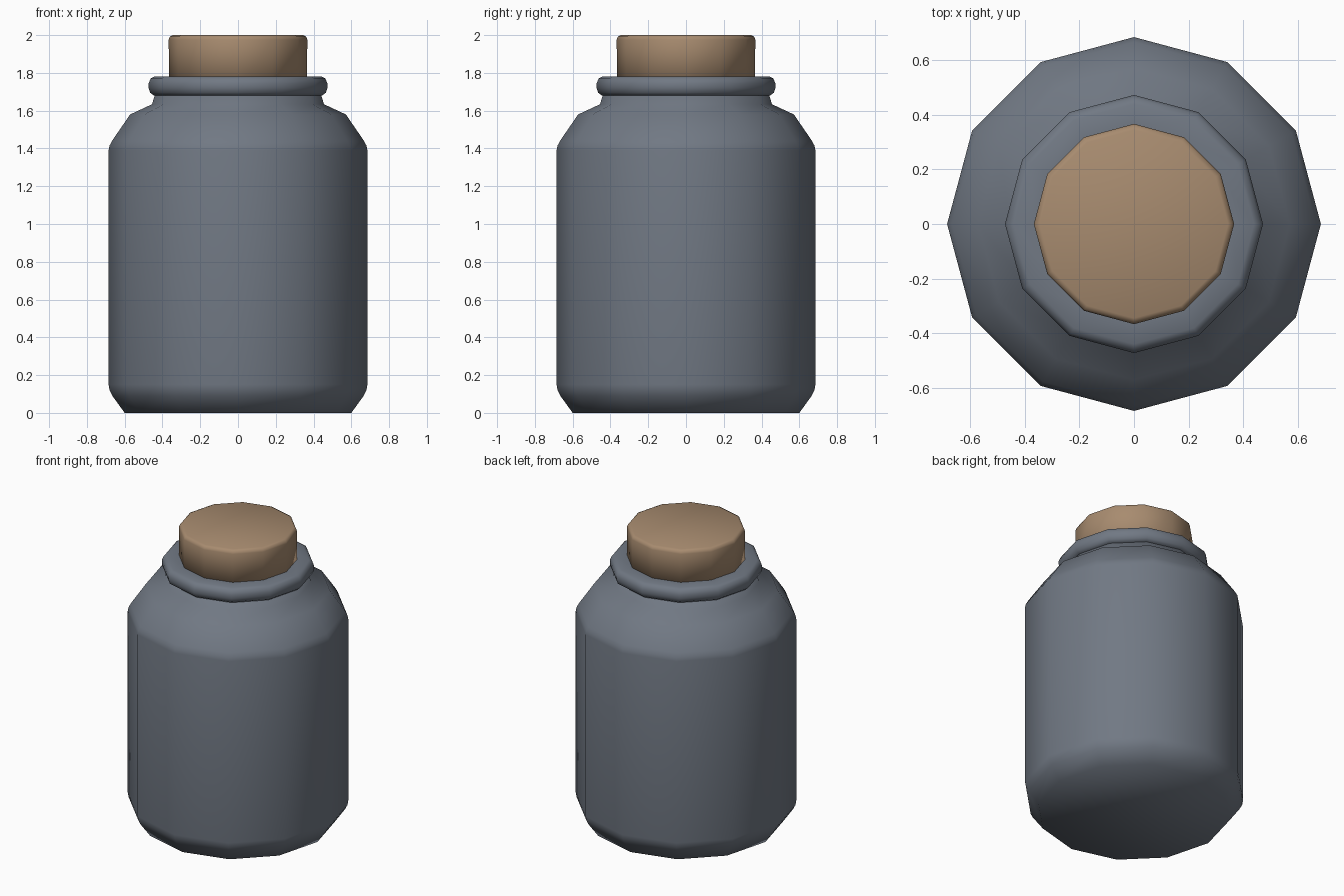
import bpy, bmesh, math

if "Cube" in bpy.data.objects:
    bpy.data.objects.remove(bpy.data.objects["Cube"])

SIDES = 12


def material(name, rgb):
    m = bpy.data.materials.new(name)
    m.diffuse_color = (*rgb, 1)
    m.use_nodes = True
    m.node_tree.nodes["Principled BSDF"].inputs["Base Color"].default_value = m.diffuse_color
    return m


def lathe(name, profile, mat):
    """Revolve (radius, z) points around z; both ends are capped."""
    bm = bmesh.new()
    rings = []
    for r, z in profile:
        rings.append([bm.verts.new((r * math.cos(2 * math.pi * i / SIDES),
                                    r * math.sin(2 * math.pi * i / SIDES), z))
                      for i in range(SIDES)])
    for a, b in zip(rings, rings[1:]):
        for i in range(SIDES):
            j = (i + 1) % SIDES
            bm.faces.new((a[i], a[j], b[j], b[i]))
    bm.faces.new(rings[0][::-1])
    bm.faces.new(rings[-1])
    for f in bm.faces:
        f.smooth = True
    me = bpy.data.meshes.new(name)
    bm.to_mesh(me)
    bm.free()
    me.materials.append(mat)
    ob = bpy.data.objects.new(name, me)
    bpy.context.collection.objects.link(ob)
    return ob


glaze = material("slate grey", (0.165, 0.19, 0.23))
cork = material("cork brown", (0.39, 0.26, 0.16))

# Jar body with rounded foot and shoulder, neck and rolled lip
lathe("jar_body", [(0.60, 0), (0.665, 0.09), (0.68, 0.12), (0.685, 0.15),
                   (0.685, 1.39), (0.68, 1.415), (0.667, 1.44), (0.571, 1.58),
                   (0.455, 1.634), (0.44, 1.685)], glaze)
lathe("jar_lip", [(0.36, 1.68), (0.445, 1.68), (0.465, 1.695), (0.473, 1.72),
                  (0.473, 1.745), (0.463, 1.77), (0.44, 1.782),
                  (0.36, 1.782)], glaze)

# Cork stopper with softened top edge
lathe("cork_stopper", [(0.365, 1.72), (0.367, 1.975), (0.361, 1.992),
                       (0.345, 2.0)], cork)
